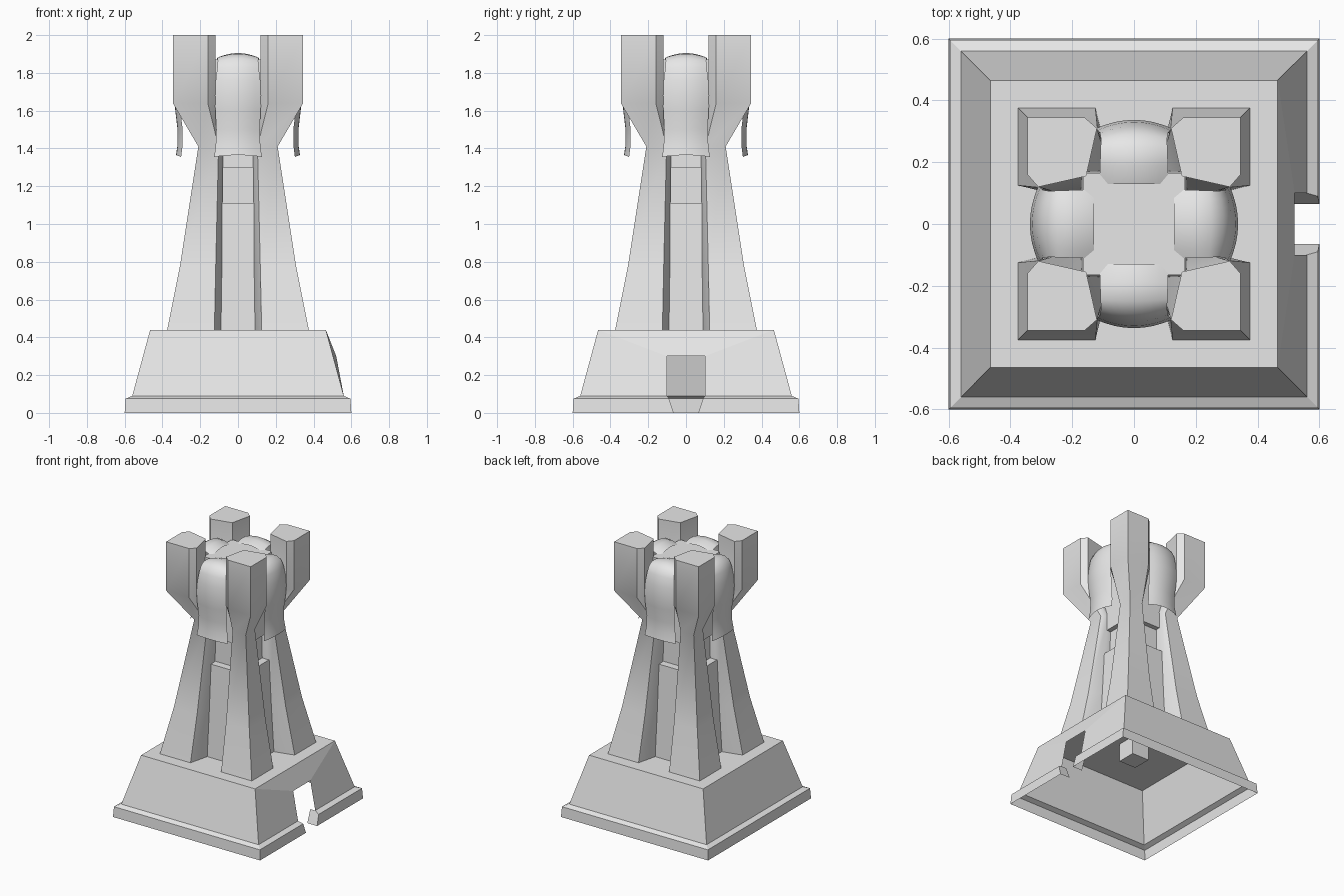
import bpy, bmesh, math
from mathutils import Matrix

cube = bpy.data.objects.get("Cube")
if cube:
    bpy.data.objects.remove(cube, do_unlink=True)

stone = bpy.data.materials.new("light_grey_stone")
stone.use_nodes = True
GREY = (0.8, 0.8, 0.8, 1.0)
stone.diffuse_color = GREY
stone.node_tree.nodes["Principled BSDF"].inputs["Base Color"].default_value = GREY


def finish(bm, name, smooth=None, turn=0, closed=True):
    """Turn a bmesh into an object, optionally rotated in quarter turns."""
    if closed:
        bmesh.ops.recalc_face_normals(bm, faces=bm.faces[:])
    bm.transform(Matrix.Rotation(turn * math.pi / 2, 4, "Z"))
    mesh = bpy.data.meshes.new(name)
    bm.to_mesh(mesh)
    bm.free()
    mesh.materials.append(stone)
    obj = bpy.data.objects.new(name, mesh)
    bpy.context.collection.objects.link(obj)
    if smooth:
        bpy.ops.object.select_all(action="DESELECT")
        obj.select_set(True)
        bpy.context.view_layer.objects.active = obj
        bpy.ops.object.shade_smooth_by_angle(angle=math.radians(smooth))
    return obj


def loft(bm, rings, loop=True, caps=True):
    """Join rings of 3D points with quads."""
    rows = [[bm.verts.new(p) for p in ring] for ring in rings]
    n = len(rows[0])
    for low, high in zip(rows, rows[1:]):
        for i in range(n if loop else n - 1):
            j = (i + 1) % n
            bm.faces.new((low[i], low[j], high[j], high[i]))
    if caps:
        bm.faces.new(rows[0][::-1])
        bm.faces.new(rows[-1])
    return rows


def square(h, z):
    return [(h, h, z), (-h, h, z), (-h, -h, z), (h, -h, z)]


# Hollow base: stepped plinth and sloped walls, open at the +x doorway
bm = bmesh.new()


def gapped(h, gap, z):
    return [(h, gap, z)] + square(h, z) + [(h, -gap, z)]


head = [(0.52, 0.10, 0.30)] + square(0.465, 0.44) + [(0.52, -0.10, 0.30)]
rows = loft(bm, [gapped(0.60, 0.065, 0), gapped(0.595, 0.09, 0.075),
                 gapped(0.56, 0.10, 0.09), head], loop=False, caps=False)
top = rows[-1]
bm.faces.new((top[0], top[1], top[4], top[5]))      # wall above the door
bm.faces.new(top[1:5])                              # deck
for end, s in ((0, 1), (5, -1)):                    # plinth ends at the door
    inner = [bm.verts.new((0.52, s * 0.10, 0.09)), bm.verts.new((0.52, s * 0.065, 0))]
    bm.faces.new([rows[k][end] for k in range(3)] + inner)
finish(bm, "base")

# Small post under the deck
bm = bmesh.new()
loft(bm, [square(0.07, 0.30), square(0.07, 0.435)])
finish(bm, "under_post")

# Core: lower panels, recessed niche band, upper block
for name, h0, z0, h1, z1 in (("lower_core", 0.23, 0.44, 0.195, 1.11),
                             ("niche_core", 0.14, 1.10, 0.14, 1.31),
                             ("upper_core", 0.175, 1.30, 0.165, 1.87)):
    bm = bmesh.new()
    loft(bm, [square(h0, z0), square(h1, z1)])
    finish(bm, name)

# Corner pillars: z, outer plane, outer edge, inner edge, inner plane, inner corner
PILLAR = [(0.44, 0.375, 0.125, 0.090, 0.23, 0.09),
          (0.78, 0.307, 0.118, 0.085, 0.212, 0.09),
          (1.41, 0.210, 0.103, 0.077, 0.165, 0.09),
          (1.64, 0.345, 0.160, 0.120, 0.31, 0.155),
          (2.00, 0.345, 0.160, 0.120, 0.31, 0.155)]
for k, corner in enumerate(("back_left", "back_right", "front_right", "front_left")):
    bm = bmesh.new()
    loft(bm, [[(o, o, z), (a, o, z), (b, p, z), (c, c, z), (p, b, z), (o, a, z)]
              for z, o, a, b, p, c in PILLAR])
    finish(bm, corner + "_pillar", smooth=40.5, turn=k)

# Cloth drapes between the pillars: distance out, height, half width
DRAPE = [(0.13, 1.885, 0.11), (0.19, 1.905, 0.11), (0.25, 1.90, 0.108),
         (0.29, 1.875, 0.107), (0.315, 1.83, 0.11), (0.33, 1.76, 0.118),
         (0.337, 1.68, 0.122), (0.332, 1.60, 0.12), (0.32, 1.50, 0.115),
         (0.32, 1.42, 0.118), (0.328, 1.365, 0.126)]
for k, side in enumerate(("left", "back", "right", "front")):
    bm = bmesh.new()
    rings = []
    for i, (r, z, w) in enumerate(DRAPE):
        t = min(max((i - 1) / 4, 0), 1)             # bow turns from up to outward
        ring = []
        for j in range(9):
            u = j / 4 - 1
            ring.append((r - 0.027 * t * u * u, u * w, z - 0.025 * (1 - t) * u * u
                         - (0.01 * u * u if i == len(DRAPE) - 1 else 0)))
        rings.append(ring)
    loft(bm, rings, loop=False, caps=False)
    bmesh.ops.reverse_faces(bm, faces=[f for f in bm.faces])
    bm.normal_update()
    if sum(f.normal.x for f in bm.faces) < 0:
        bmesh.ops.reverse_faces(bm, faces=bm.faces[:])
    finish(bm, side + "_drape", smooth=60, turn=k, closed=False)
